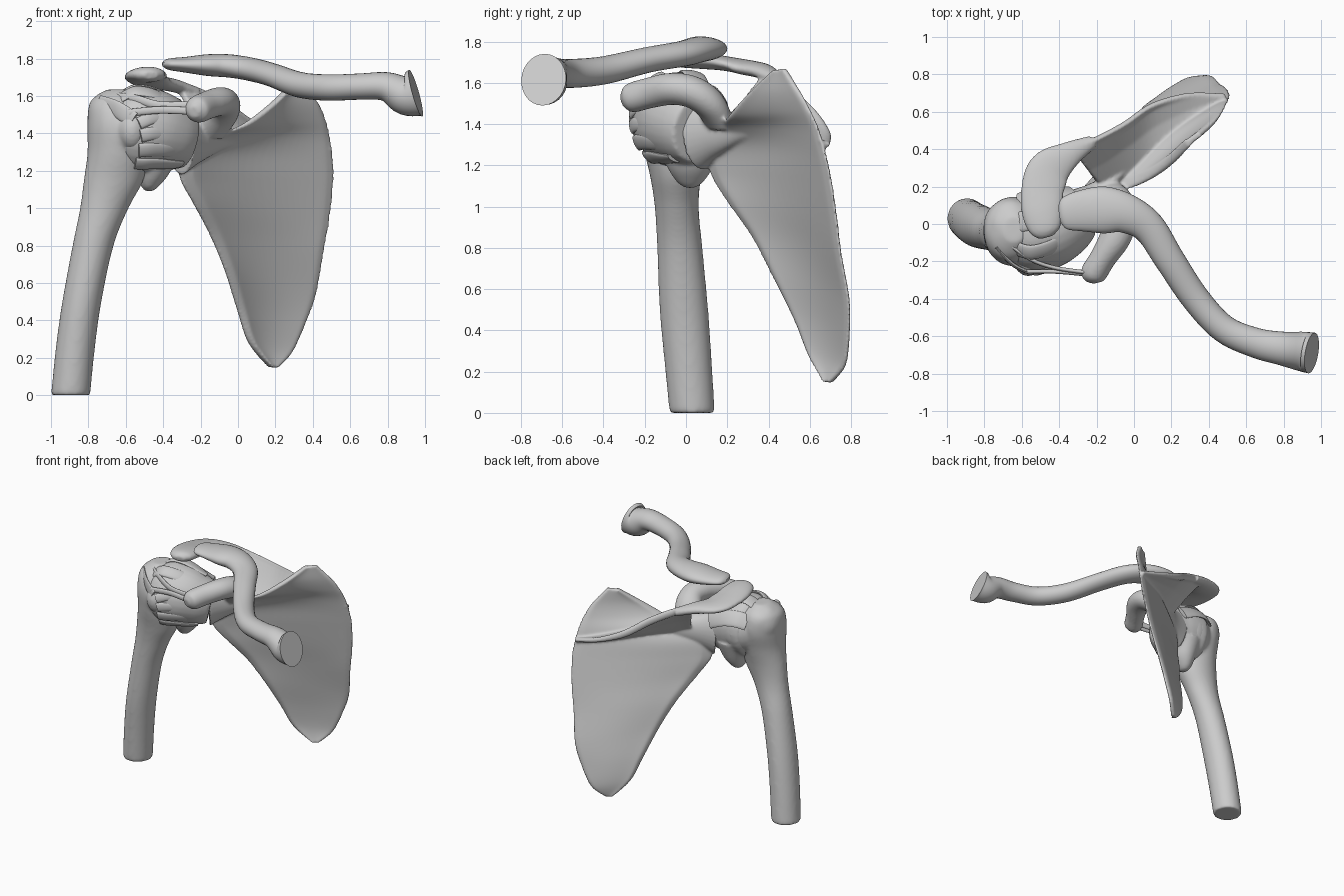
import bpy, bmesh
from math import sin, cos, pi, radians
from mathutils import Vector, Matrix

UP, SIDE = Vector((0, 0, 1)), Vector((0, 1, 0))


def spline(rows, sub=6):
    """Catmull-Rom through tuples of any length."""
    out = []
    for i in range(len(rows) - 1):
        p = [rows[max(i - 1, 0)], rows[i], rows[i + 1], rows[min(i + 2, len(rows) - 1)]]
        for k in range(sub):
            t = k / sub
            out.append([0.5 * (2 * b + (c - a) * t + (2 * a - 5 * b + 4 * c - d) * t * t
                               + (3 * b - a - 3 * c + d) * t ** 3) for a, b, c, d in zip(*p)])
    return out + [list(rows[-1])]


def skin(bm, rings):
    """Bridge rings of points and cap both ends."""
    vs = [[bm.verts.new(p) for p in r] for r in rings]
    n = len(vs[0])
    for a, b in zip(vs, vs[1:]):
        for i in range(n):
            bm.faces.new((a[i], a[(i + 1) % n], b[(i + 1) % n], b[i]))
    bm.faces.new(vs[0][::-1])
    bm.faces.new(vs[-1])


def loft(bm, stations, ref=UP, axis=None, seg=28, sub=6):
    """Stations are (x, y, z, half size along ref, half size across)."""
    rows = spline(stations, sub)
    rings = []
    for i, r in enumerate(rows):
        c = Vector(r[:3])
        t = axis or (Vector(rows[min(i + 1, len(rows) - 1)][:3]) - Vector(rows[max(i - 1, 0)][:3]))
        t = t.normalized()
        u = ref(c) if callable(ref) else ref
        u = (u - t * u.dot(t)).normalized()
        v = t.cross(u)
        rings.append([c + u * r[3] * cos(2 * pi * k / seg) + v * r[4] * sin(2 * pi * k / seg)
                      for k in range(seg)])
    skin(bm, rings)


def ball(bm, c, s):
    bmesh.ops.create_uvsphere(bm, u_segments=24, v_segments=14, radius=1,
                              matrix=Matrix.Translation(c) @ Matrix.Diagonal((*s, 1)))


def finish(name, bm, voxel=0, smooth=4):
    bmesh.ops.recalc_face_normals(bm, faces=bm.faces)
    me = bpy.data.meshes.new(name)
    bm.to_mesh(me)
    bm.free()
    ob = bpy.data.objects.new(name, me)
    bpy.context.collection.objects.link(ob)
    bpy.ops.object.select_all(action='DESELECT')
    ob.select_set(True)
    bpy.context.view_layer.objects.active = ob
    bpy.ops.object.shade_smooth_by_angle(angle=radians(45))
    if voxel:
        m = ob.modifiers.new("fuse", 'REMESH')
        m.mode, m.voxel_size, m.use_smooth_shade = 'VOXEL', voxel, True
        m = ob.modifiers.new("soften", 'SMOOTH')
        m.factor, m.iterations = 0.5, smooth
    return ob


# Humerus: shaft with horizontal sections, tubercles and head
bm = bmesh.new()
loft(bm, [(-.895, .03, 0, .11, .105), (-.87, .01, .25, .115, .105), (-.835, -.01, .5, .118, .105),
          (-.775, -.03, .8, .11, .11), (-.715, -.045, 1, .107, .13), (-.665, -.05, 1.15, .125, .16),
          (-.64, -.05, 1.3, .16, .165), (-.65, -.04, 1.45, .185, .155), (-.66, -.03, 1.57, .155, .13),
          (-.64, -.03, 1.635, .07, .06)], SIDE, UP)
ball(bm, (-.69, -.01, 1.49), (.115, .135, .14))
ball(bm, (-.565, -.19, 1.42), (.08, .09, .11))
ball(bm, (-.5, -.02, 1.42), (.21, .21, .21))
finish("humerus", bm, .012, 12)

# Clavicle: S-curved bone with a flared inner end
bm = bmesh.new()
loft(bm, [(-.40, .05, 1.77, .012, .04), (-.37, .055, 1.77, .03, .085), (-.28, .07, 1.767, .042, .11),
          (-.16, .075, 1.765, .058, .125), (-.04, .055, 1.76, .062, .105), (.08, -.02, 1.74, .062, .088),
          (.19, -.19, 1.71, .062, .08), (.33, -.40, 1.66, .068, .076), (.48, -.56, 1.645, .07, .075),
          (.65, -.635, 1.65, .07, .08), (.79, -.665, 1.65, .078, .09), (.89, -.68, 1.605, .105, .105),
          (.95, -.69, 1.615, .13, .11)])
finish("clavicle", bm)

# Scapula blade: rows running from the outer border to the inner border
bm = bmesh.new()
outer = [(.17, .68, .15), (.06, .6, .28), (0, .53, .45), (-.07, .42, .67), (-.15, .32, .86), (-.24, .2, 1.03),
         (-.31, .12, 1.17), (-.28, .12, 1.3), (-.15, .16, 1.38), (.01, .21, 1.44), (.15, .3, 1.54), (.28, .43, 1.66)]
inner = [(.21, .70, .145), (.29, .77, .23), (.36, .79, .38), (.42, .79, .55), (.46, .75, .78), (.49, .73, .95),
         (.51, .70, 1.15), (.505, .67, 1.28), (.49, .64, 1.38), (.47, .60, 1.47), (.43, .55, 1.56), (.35, .48, 1.67)]
back = Vector((-.6, .8, 0))
rings, n = [], 28
rows = list(zip(spline(outer), spline(inner)))
for j, (a, b) in enumerate(rows):
    a, b = Vector(a), Vector(b)
    belly = .045 * sin(pi * j / (len(rows) - 1))
    front, rear = [], []
    for i in range(n + 1):
        s = (1 - cos(pi * i / n)) / 2
        p = a.lerp(b, s) + back * belly * sin(pi * s)
        h = (.016 + .02 * (1 - s) ** 5) * min(1, .25 + 9 * s) * min(1, .35 + 12 * (1 - s))
        rear.append(p + back * h)
        front.append(p - back * h)
    rings.append(rear + front[::-1])
skin(bm, rings)

# Scapula spine: web from blade to crest, with a thicker crest
crest = [(-.33, .395, 1.655), (-.2, .45, 1.61), (-.05, .53, 1.53), (.1, .63, 1.43), (.3, .685, 1.35), (.49, .68, 1.3)]
base = [(-.17, .19, 1.39), (-.12, .23, 1.39), (0, .33, 1.38), (.12, .42, 1.36), (.3, .54, 1.32), (.49, .66, 1.29)]
rings = []
for c, b in zip(spline(crest), spline(base)):
    c, b = Vector(c), Vector(b)
    d = (c - b).normalized()
    w = Vector((.35, -.2, .9))
    w = (w - d * w.dot(d)).normalized() * .017
    rings.append([b - w * 2, (b + c) / 2 - w, c - w, c + w, (b + c) / 2 + w, b + w * 2])
skin(bm, rings)
loft(bm, [(*c, r, .018) for c, r in zip(crest, (.03, .03, .03, .028, .018, .012))])

# Acromion
loft(bm, [(-.22, .44, 1.615, .03, .035), (-.34, .375, 1.655, .035, .07), (-.45, .29, 1.675, .036, .115),
          (-.49, .18, 1.695, .036, .115), (-.49, .06, 1.71, .042, .11), (-.475, -.03, 1.715, .04, .085),
          (-.465, -.07, 1.71, .02, .04)])

# Socket neck and coracoid hook
loft(bm, [(.02, .335, 1.37, .02, .01), (-.10, .245, 1.375, .07, .035), (-.22, .145, 1.365, .125, .075),
          (-.31, .075, 1.36, .185, .12)])
loft(bm, [(-.235, -.31, 1.515, .03, .03), (-.22, -.27, 1.525, .07, .068), (-.165, -.18, 1.55, .075, .07),
          (-.1, -.07, 1.57, .077, .085), (-.075, .03, 1.555, .078, .088), (-.1, .11, 1.5, .075, .1),
          (-.16, .16, 1.41, .06, .1)], Vector((0, .5, 1)))
finish("scapula", bm, .0085, 7)

# Joint capsule with its hanging lower pouch
cap = [(-.63, -.04, 1.42, .19, .18), (-.55, -.04, 1.42, .232, .222), (-.45, -.02, 1.415, .22, .215),
       (-.35, .015, 1.39, .19, .18), (-.27, .055, 1.37, .16, .13)]
bm = bmesh.new()
loft(bm, cap)
loft(bm, [(-.45, .02, 1.32, .16, .14), (-.455, .02, 1.19, .11, .09), (-.47, .02, 1.12, .065, .05),
          (-.475, .02, 1.09, .025, .02)], SIDE, UP)
finish("joint_capsule", bm, .011, 8)


def on_capsule(x, deg):
    """Point just above the capsule; angle 0 is front, 90 is top."""
    r = min(spline(cap, 40), key=lambda q: abs(q[0] - x))
    t = radians(deg)
    return (x, r[1] - (r[4] + .004) * cos(t), r[2] + (r[3] + .004) * sin(t))


# Ligament bands hugging the capsule: (x, angle) start, end, half width
for i, (x0, d0, x1, d1, w) in enumerate([
        (-.53, 8, -.28, 38, .033), (-.52, -8, -.27, 8, .036), (-.53, -28, -.28, -24, .04),
        (-.55, -50, -.31, -55, .04), (-.62, 60, -.31, 62, .045), (-.62, 105, -.33, 110, .055),
        (-.62, 150, -.33, 150, .06)]):
    bm = bmesh.new()
    pts = [on_capsule(x0 + (x1 - x0) * k / 5, d0 + (d1 - d0) * k / 5) for k in range(6)]
    loft(bm, [(*p, w, .014) for p in pts], lambda p: Vector((0, -(p.z - 1.41), p.y + .01)), seg=16)
    finish(f"capsule_band_{i + 1}", bm)

# Free bands: coracoid to humerus, and across the groove between the tubercles
for name, pts, w in [
        ("coracoid_band_upper", [(-.25, -.26, 1.55), (-.42, -.235, 1.55), (-.55, -.19, 1.585), (-.68, -.1, 1.6)], .022),
        ("coracoid_band_lower", [(-.25, -.27, 1.52), (-.42, -.255, 1.525), (-.58, -.255, 1.51)], .02),
        ("groove_band", [(-.74, -.12, 1.56), (-.65, -.215, 1.53), (-.56, -.26, 1.47)], .045)]:
    bm = bmesh.new()
    loft(bm, [(*p, w, .011) for p in pts], seg=16)
    finish(name, bm)
